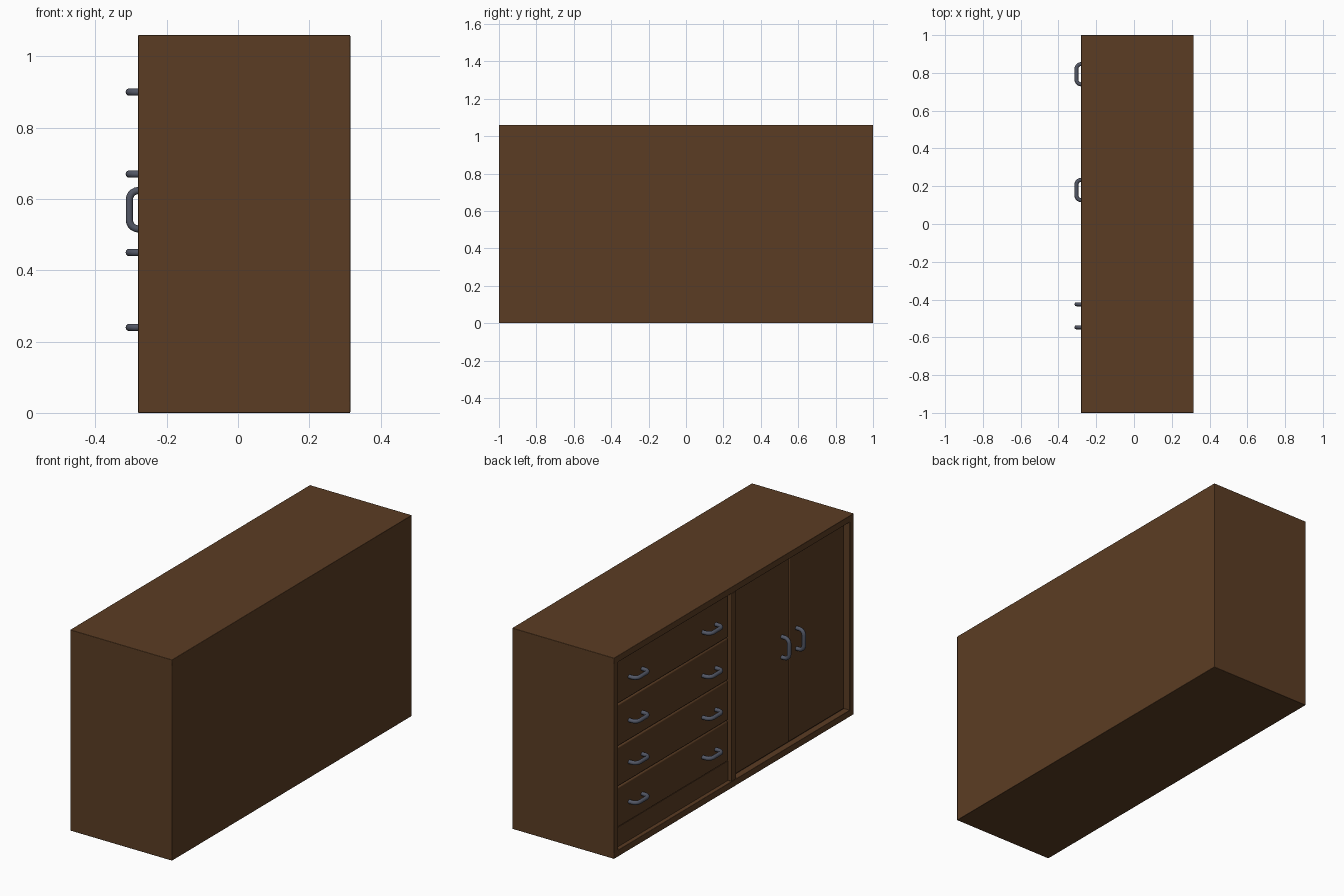
import bpy, math
from mathutils import Vector

if "Cube" in bpy.data.objects:
    bpy.data.objects.remove(bpy.data.objects["Cube"])


def material(name, color):
    m = bpy.data.materials.new(name)
    m.diffuse_color = (*color, 1)
    m.use_nodes = True
    m.node_tree.nodes["Principled BSDF"].inputs["Base Color"].default_value = m.diffuse_color
    return m


WOOD = material("dark_brown_wood", (0.105, 0.046, 0.017))
METAL = material("blue_grey_metal", (0.085, 0.095, 0.13))

XF, XB = -0.28, 0.315        # front and back of the cabinet (it opens towards -x)
XD = XF + 0.018              # recessed plane of drawers and doors
H, T = 1.06, 0.034           # height and board thickness


def box(name, lo, hi, bevel=0.003):
    lo, hi = Vector(lo), Vector(hi)
    bpy.ops.mesh.primitive_cube_add(size=1, location=(lo + hi) / 2)
    o = bpy.context.object
    o.name = name
    o.scale = hi - lo
    bpy.ops.object.transform_apply(location=False, rotation=False, scale=True)
    o.data.materials.append(WOOD)
    if bevel:
        b = o.modifiers.new("soft_edge", "BEVEL")
        b.width, b.segments = bevel, 2
        bpy.ops.object.shade_smooth_by_angle(angle=math.radians(30))
    return o


def handle(name, y, z, vertical):
    # rounded U-shaped tube: ends meet the panel, middle stands proud
    half, r, bend = 0.054, 0.0105, 0.026
    x0, x1 = XD + 0.004, XF - 0.025
    side = [(x0, -half), (x1 + bend, -half)]
    for i in range(1, 6):
        a = math.radians(90 * i / 5)
        side.append((x1 + bend - bend * math.sin(a), -half + bend * (1 - math.cos(a))))
    path = side + [(x, -s) for x, s in reversed(side)]
    cu = bpy.data.curves.new(name, "CURVE")
    cu.dimensions = "3D"
    cu.bevel_depth, cu.bevel_resolution = r, 3
    cu.use_fill_caps = True
    sp = cu.splines.new("POLY")
    sp.points.add(len(path) - 1)
    for p, (x, s) in zip(sp.points, path):
        p.co = (x, y, z + s, 1) if vertical else (x, y + s, z, 1)
    sp.use_smooth = True
    cu.materials.append(METAL)
    o = bpy.data.objects.new(name, cu)
    bpy.context.collection.objects.link(o)


# Carcass boards
box("top_board", (XF, -1, H - T), (XB, 1, H), 0.002)
box("bottom_board", (XF, -1, 0), (XB, 1, T), 0.002)
for n, y in (("left", 1), ("right", -1)):
    box(n + "_side_board", (XF, min(y, y - y * T), 0), (XB, max(y, y - y * T), H), 0.002)
box("back_board", (XB - 0.02, -1, 0), (XB, 1, H), 0.002)
box("centre_divider", (XF, -0.02, T), (XB - 0.02, 0.02, H - T), 0.002)
box("inner_filler", (XD + 0.016, -0.98, 0.02), (XB - 0.02, 0.98, H - 0.02), 0)

# Drawer fronts, each with two horizontal handles
edges = [0.137, 0.353, 0.565, 0.79, H - T - 0.004]
for i, hz in enumerate((0.24, 0.45, 0.67, 0.90)):
    box(f"drawer_front_{i + 1}", (XD, 0.023, edges[i] + 0.002),
        (XD + 0.025, 0.963, edges[i + 1] - 0.002), 0.006)
    for j, hy in enumerate((0.18, 0.793)):
        handle(f"drawer_handle_{i + 1}_{j + 1}", hy, hz, False)
box("drawer_plinth", (XD + 0.004, 0.02, T), (XD + 0.025, 0.966, edges[0]), 0)

# Pair of doors with vertical handles
for n, y0, y1, hy in (("left", -0.484, -0.024, -0.425), ("right", -0.948, -0.487, -0.547)):
    box(n + "_door", (XD, y0, T + 0.012), (XD + 0.025, y1, H - T - 0.008), 0.005)
    handle(n + "_door_handle", hy, 0.57, True)
